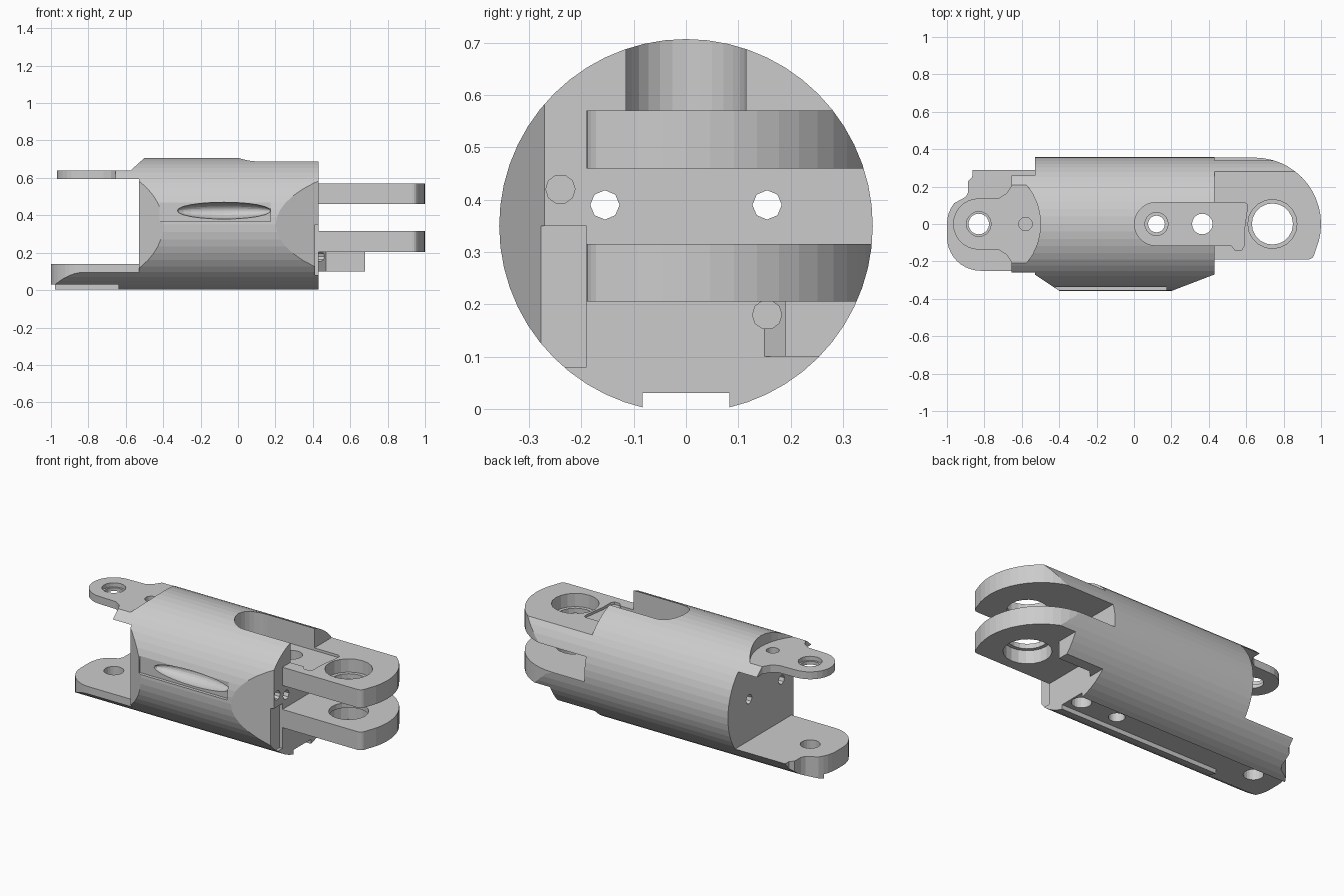
import bpy, bmesh
from math import sin, cos, radians
from mathutils import Matrix

if "Cube" in bpy.data.objects:
    bpy.data.objects.remove(bpy.data.objects["Cube"])

R, CZ = 0.357, 0.35


def make(name, bm):
    bmesh.ops.recalc_face_normals(bm, faces=bm.faces)
    me = bpy.data.meshes.new(name)
    bm.to_mesh(me)
    bm.free()
    ob = bpy.data.objects.new(name, me)
    bpy.context.collection.objects.link(ob)
    return ob


def prism(name, pts, z0, z1):
    bm = bmesh.new()
    f = bm.faces.new([bm.verts.new((x, y, z0)) for x, y in pts])
    ext = bmesh.ops.extrude_face_region(bm, geom=[f])
    for v in ext['geom']:
        if isinstance(v, bmesh.types.BMVert):
            v.co.z = z1
    return make(name, bm)


def box(name, x0, x1, y0, y1, z0, z1):
    return prism(name, [(x0, y0), (x1, y0), (x1, y1), (x0, y1)], z0, z1)


def rod(name, axis, centre, r, a, b, n=24, r2=None):
    """Cylinder or cone along x or z, from a to b."""
    bm = bmesh.new()
    bmesh.ops.create_cone(bm, cap_ends=True, segments=n, radius1=r,
                          radius2=r if r2 is None else r2, depth=b - a)
    m = (a + b) / 2
    if axis == 'x':
        mat = Matrix.Translation((m, *centre)) @ Matrix.Rotation(radians(90), 4, 'Y')
    else:
        mat = Matrix.Translation((*centre, m))
    bmesh.ops.transform(bm, matrix=mat, verts=bm.verts)
    return make(name, bm)


def arc(cx, cy, r, a0, a1, n=10):
    return [(cx + r * cos(radians(a0 + (a1 - a0) * i / n)),
             cy + r * sin(radians(a0 + (a1 - a0) * i / n))) for i in range(n + 1)]


def boolean(target, tool, op='DIFFERENCE'):
    mod = target.modifiers.new(op, 'BOOLEAN')
    mod.operation, mod.solver, mod.object = op, 'EXACT', tool
    bpy.context.view_layer.objects.active = target
    bpy.ops.object.modifier_apply(modifier=mod.name)
    bpy.data.objects.remove(tool)


# Main barrel with slanted relief on the front side
body = prism("hinge_body", [(-.53, -.27), (-.395, -.36), (.195, -.36), (.43, -.27),
                            (.43, .42), (-.53, .42)], -.02, .75)

# Lower left tongue
lower_tongue = prism("lower_tongue", [(-.45, -.25)] + arc(-.82, -.07, .18, 270, 180)
                     + arc(-.82, 0, .18, 180, 142, 4)
                     + [(-.90, .145), (-.887, .17), (-.887, .23), (-.865, .25),
                        (-.86, .43), (-.45, .43)], -.03, .14)
# Upper left tongue with flared root
upper_tongue = prism("upper_tongue", arc(-.83, 0, .137, 90, 270, 14)
                     + [(-.72, -.14), (-.68, -.165), (-.655, -.205), (-.655, -.41),
                        (-.45, -.32), (-.45, .41), (-.655, .41), (-.655, .205),
                        (-.68, .165), (-.72, .14)], .595, .76)
# Two right fork lugs
lug = [(.38, -.19), (.93, -.19)] + arc(.93, -.155, .035, 270, 330, 3) \
    + arc(.645, 0, .355, -15, 90, 14) + [(.64, .41), (.38, .41)]
upper_lug = prism("upper_lug", lug, .46, .57)
lower_lug = prism("lower_lug", lug, .205, .315)
# Stop block beneath the fork
stop = prism("stop_block", [(.40, .15), (.43, .15), (.47, .19), (.68, .19),
                            (.68, .39), (.40, .39)], .10, .23)

for part in (lower_tongue, upper_tongue, upper_lug, lower_lug, stop):
    boolean(body, part, 'UNION')
boolean(body, rod("barrel", 'x', (0, CZ), R, -1.2, 1.2, 56), 'INTERSECT')

# Top slot and shallow recess running onto the upper lug
slot = arc(.117, 0, .115, 90, 270, 14) + [(.52, -.115), (.54, -.14), (.575, -.14), (.587, -.12),
                                         (.587, -.05), (.605, .08), (.605, .105), (.59, .115)]
cutters = [
    prism("top_slot", slot, .555, .9),
    # Clearance around the upper tongue
    rod("tongue_clearance", 'z', (-.83, 0), .33, .64, .9, 48),
    # Bottom groove, opening to the front at the left end
    box("bottom_groove", -1.1, 1.1, -.083, .083, -.2, .03),
    box("bottom_step", -1.1, -.64, -.45, .0829, -.21, .0301),
    # Right end step
    box("end_step", .412, .5, -.5, -.19, .08, .35),
    # Front pocket
    prism("front_pocket", [(-.42, -.5), (.175, -.5), (.175, -.337), (-.42, -.337)], .367, .49),
]
# Scooped recess inside the front pocket
bm = bmesh.new()
bmesh.ops.create_uvsphere(bm, u_segments=24, v_segments=12, radius=1)
bmesh.ops.transform(bm, verts=bm.verts, matrix=Matrix.Translation((-.075, -.337, .425))
                    @ Matrix.Diagonal((.25, .07, .045, 1)) @ Matrix.Rotation(radians(90), 4, 'Y'))
cutters.append(make("front_scoop", bm))

# Vertical holes: x, radius, bottom, top
for x, r, z0, z1 in [(.74, .11, -.3, 1), (.74, .131, .49, 1), (.74, .131, -.3, .285),
                     (.12, .045, -.3, 1), (.12, .062, .47, 1), (.365, .055, -.3, 1),
                     (-.83, .055, -.3, 1), (-.83, .066, .615, 1), (-.58, .036, .5, 1)]:
    cutters.append(rod("pin_hole", 'z', (x, 0), r, z0, z1, 20))
# Lengthwise holes
for y in (-.155, .155):
    cutters.append(rod("long_hole", 'x', (y, .39), .028, -.7, .6, 8))
for y, z in ((-.24, .42), (.155, .18)):
    cutters.append(rod("blind_hole", 'x', (y, z), .028, .3, .48, 10))

for c in cutters:
    boolean(body, c)
